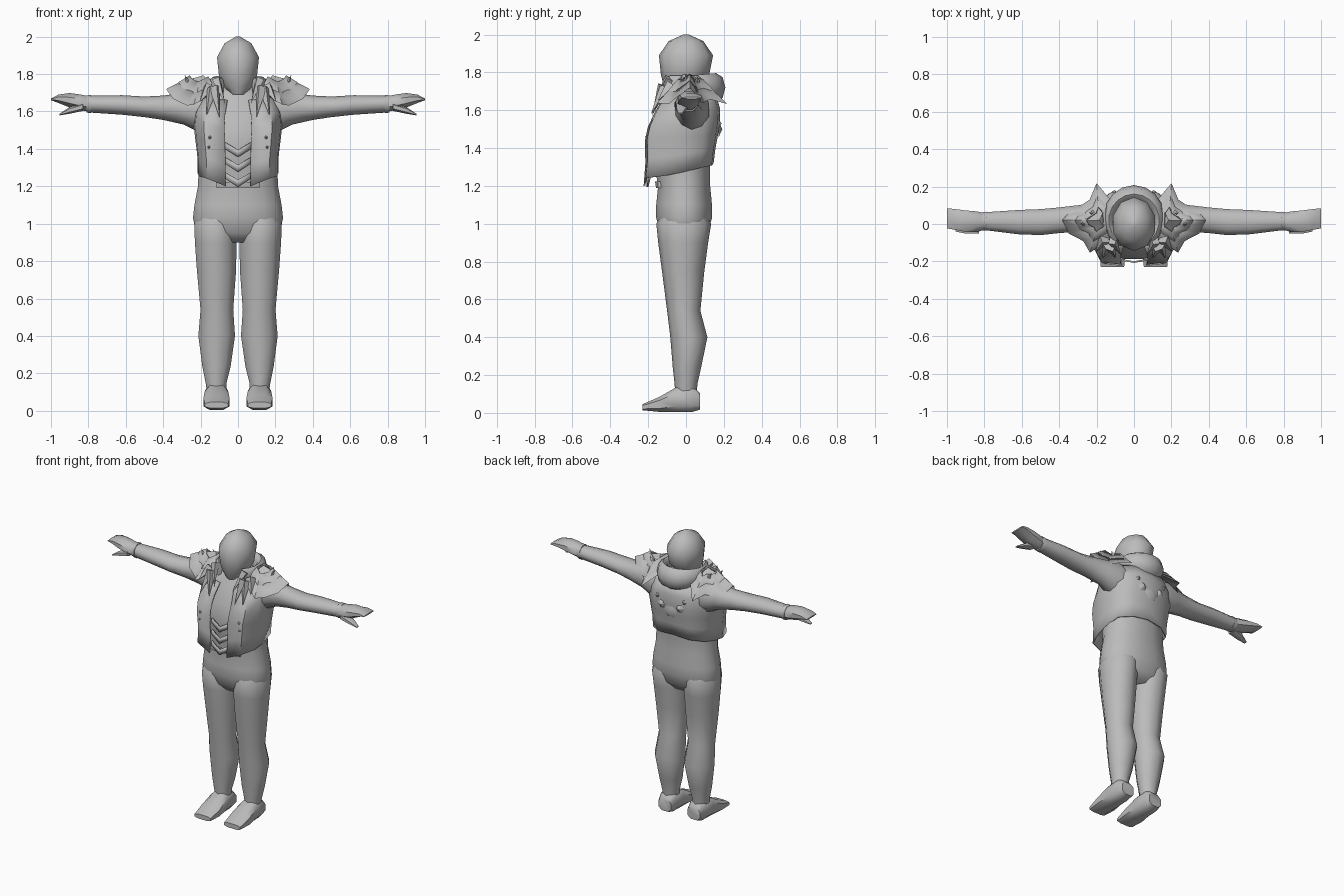
import bpy, bmesh, math
from mathutils import Vector

grey = bpy.data.materials.new("plain grey")
grey.diffuse_color = (0.5, 0.5, 0.5, 1)


def make(name, verts, faces, mirror=False, angle=50, thick=0):
    """Mesh object with tidy normals, optional mirror and thickness."""
    me = bpy.data.meshes.new(name)
    me.from_pydata([tuple(v) for v in verts], [], faces)
    bm = bmesh.new()
    bm.from_mesh(me)
    bmesh.ops.recalc_face_normals(bm, faces=bm.faces)
    bm.to_mesh(me)
    bm.free()
    ob = bpy.data.objects.new(name, me)
    bpy.context.collection.objects.link(ob)
    me.materials.append(grey)
    bpy.ops.object.select_all(action='DESELECT')
    ob.select_set(True)
    bpy.context.view_layer.objects.active = ob
    bpy.ops.object.shade_smooth_by_angle(angle=math.radians(angle))
    if mirror:
        m = ob.modifiers.new("mirror", 'MIRROR')
        m.merge_threshold = 0.002
    if thick:
        s = ob.modifiers.new("thickness", 'SOLIDIFY')
        s.thickness = thick
        s.offset = 0
    return ob


def bridge(rings, n, closed=True):
    """Quads between successive rings of n points."""
    last = n if closed else n - 1
    return [(r * n + i, r * n + (i + 1) % n, (r + 1) * n + (i + 1) % n, (r + 1) * n + i)
            for r in range(rings - 1) for i in range(last)]


def loft(name, axis, rows, n=10, power=1.0, **kw):
    """Rows of (x, y, z, half size a, half size b) across the given axis."""
    u, v = {'x': ((0, 1, 0), (0, 0, 1)), 'y': ((1, 0, 0), (0, 0, 1)),
            'z': ((1, 0, 0), (0, 1, 0))}[axis]
    u, v = Vector(u), Vector(v)
    sq = lambda t: math.copysign(abs(t) ** power, t)
    verts = []
    for x, y, z, a, b in rows:
        for i in range(n):
            t = 2 * math.pi * (i + 0.5) / n
            verts.append(Vector((x, y, z)) + u * a * sq(math.cos(t)) + v * b * sq(math.sin(t)))
    faces = bridge(len(rows), n)
    faces += [tuple(range(n)), tuple(range((len(rows) - 1) * n, len(rows) * n))]
    return make(name, verts, faces, **kw)


def cone(name, base, tip, r, n=4, mirror=True):
    """Small pointed tuft or stud."""
    base, tip = Vector(base), Vector(tip)
    q = (tip - base).to_track_quat('Z', 'Y')
    ring = [base + q @ Vector((r * math.cos(2 * math.pi * i / n),
                               r * math.sin(2 * math.pi * i / n), 0)) for i in range(n)]
    faces = [(i, (i + 1) % n, n) for i in range(n)] + [tuple(range(n))]
    return make(name, ring + [tip], faces, mirror=mirror, angle=30)


# torso and hips
loft("torso", 'z', [
    (0, -0.01, 0.90, 0.15, 0.08), (0, -0.01, 0.95, 0.225, 0.125),
    (0, -0.01, 1.03, 0.245, 0.15), (0, -0.01, 1.10, 0.237, 0.15),
    (0, -0.01, 1.20, 0.218, 0.14), (0, -0.02, 1.32, 0.213, 0.15),
    (0, -0.02, 1.44, 0.218, 0.17), (0, 0, 1.53, 0.23, 0.16),
    (0, 0.02, 1.62, 0.22, 0.145), (0, 0.03, 1.69, 0.16, 0.11),
    (0, 0.02, 1.73, 0.08, 0.08)], n=16, power=0.9)

# legs
loft("leg", 'z', [
    (0.113, 0, 0.06, 0.05, 0.055), (0.117, 0, 0.15, 0.059, 0.06),
    (0.115, 0.005, 0.24, 0.08, 0.075), (0.114, 0.015, 0.40, 0.103, 0.098),
    (0.113, -0.012, 0.54, 0.092, 0.088), (0.115, -0.015, 0.75, 0.110, 0.112),
    (0.119, -0.015, 0.90, 0.117, 0.132), (0.122, -0.012, 1.00, 0.118, 0.145),
    (0.115, -0.01, 1.08, 0.09, 0.10)], n=10, mirror=True)

# shoes
loft("foot", 'y', [
    (0.113, 0.075, 0.06, 0.050, 0.045), (0.115, 0.03, 0.075, 0.062, 0.075),
    (0.115, -0.05, 0.07, 0.066, 0.07), (0.115, -0.14, 0.045, 0.074, 0.042),
    (0.115, -0.23, 0.03, 0.066, 0.017)], n=8, power=0.7, mirror=True)

# arms
loft("arm", 'x', [
    (0.14, 0.025, 1.59, 0.10, 0.11), (0.21, 0.03, 1.605, 0.095, 0.115),
    (0.29, 0.03, 1.615, 0.075, 0.085), (0.40, 0.02, 1.62, 0.072, 0.065),
    (0.50, 0.01, 1.625, 0.073, 0.055), (0.62, 0.01, 1.635, 0.068, 0.052),
    (0.80, 0.015, 1.64, 0.05, 0.045)], n=10, mirror=True)

# cuff, hand, fingers and thumb
loft("cuff", 'x', [(0.785, 0.015, 1.64, 0.055, 0.052), (0.81, 0.015, 1.64, 0.052, 0.05)],
     n=8, mirror=True)
loft("hand", 'x', [
    (0.79, 0.015, 1.64, 0.046, 0.043), (0.84, 0.012, 1.648, 0.06, 0.046),
    (0.90, 0.015, 1.66, 0.062, 0.042), (0.96, 0.025, 1.668, 0.06, 0.024),
    (1.0, 0.03, 1.665, 0.058, 0.005)], n=8, mirror=True)
loft("thumb", 'x', [
    (0.83, -0.02, 1.625, 0.035, 0.022), (0.90, -0.025, 1.606, 0.03, 0.018),
    (0.955, -0.03, 1.583, 0.012, 0.004)], n=6, mirror=True)

# head
loft("head", 'z', [
    (0, -0.04, 1.69, 0.04, 0.06), (0, -0.02, 1.735, 0.08, 0.10),
    (0, -0.005, 1.79, 0.107, 0.128), (0, 0, 1.89, 0.118, 0.143),
    (0, 0, 1.965, 0.075, 0.092), (0, 0, 2.0, 0.012, 0.015)], n=10)

# open vest: half outline at each height, mirrored
rows = [  # front hem z, back z, side x, front y, back y
    (1.20, 1.32, 0.212, -0.220, 0.142), (1.32, 1.40, 0.214, -0.211, 0.152),
    (1.44, 1.47, 0.225, -0.213, 0.165), (1.51, 1.53, 0.232, -0.198, 0.175),
    (1.58, 1.61, 0.225, -0.165, 0.176), (1.66, 1.69, 0.18, -0.120, 0.15)]
verts = []
for zf, zb, sx, yf, yb in rows:
    for fx, y, k in ((0.31, yf, 0), (0.78, yf + 0.012, 0.35), (0.97, yf * 0.5, 0.45),
                     (1.0, -0.02, 0.6), (0.93, yb * 0.55, 0.8), (0.55, yb * 0.93, 0.9), (0, yb, 1)):
        verts.append((fx * sx, y, zf + (zb - zf) * k))
make("vest", verts, bridge(len(rows), 7, closed=False), mirror=True, thick=0.008)

# chevron folds on the shirt front
for z in (1.23, 1.31, 1.39):
    make("shirt_chevron",
         [(0, -0.203, z - 0.035), (0.068, -0.192, z + 0.01), (0.068, -0.192, z + 0.045),
          (0, -0.203, z + 0.005)], [(0, 1, 2, 3)], mirror=True, thick=0.009)

# belt tab under the vest
loft("belt_tab", 'z', [(0, -0.125, 1.19, 0.12, 0.035), (0, -0.125, 1.222, 0.12, 0.04)],
     n=8, power=0.5, angle=30)

# vest studs
for x, y, z in ((0.155, -0.197, 1.41), (0.15, -0.197, 1.46), (0.165, -0.16, 1.52)):
    cone("vest_stud", (x, y, z), (x, y - 0.02, z), 0.014, n=6)

# rolled hood round the back of the neck
verts, steps, n = [], 15, 8
for s in range(steps):
    t = math.radians(-48 + 276 * s / (steps - 1))
    back = max(0, math.sin(t))
    wide, tall = 0.024 + 0.024 * back, 0.048 + 0.028 * back
    d = Vector((math.cos(t), math.sin(t), 0))
    c = Vector((0.135 * d.x, 0.02 + 0.14 * d.y, 1.735 - 0.015 * back))
    for i in range(n):
        a = 2 * math.pi * i / n
        verts.append(c + d * wide * math.cos(a) + Vector((0, 0, tall * math.sin(a))))
make("hood", verts, bridge(steps, n) + [tuple(range(n)), tuple(range((steps - 1) * n, steps * n))])

# pointed lapel tufts
for base, tip, r in (((0.125, -0.12, 1.73), (0.10, -0.18, 1.57), 0.032),
                     ((0.14, -0.11, 1.72), (0.167, -0.185, 1.58), 0.032),
                     ((0.155, -0.08, 1.73), (0.205, -0.15, 1.65), 0.035),
                     ((0.115, -0.09, 1.77), (0.07, -0.165, 1.645), 0.028)):
    cone("lapel_tuft", base, tip, r)

# jagged shoulder pads in two layers
outline = [(.13, .13, 1.70), (.20, .215, 1.635), (.235, .13, 1.66), (.30, .085, 1.645),
           (.345, .06, 1.67), (.38, .02, 1.72), (.345, -.05, 1.67), (.27, -.09, 1.635),
           (.235, -.15, 1.64), (.19, -.12, 1.665), (.12, -.08, 1.71)]
outline = [Vector(p) for p in outline]
for name, size, lift in (("shoulder_pad", 1.0, 0), ("upper_shoulder_pad", 0.66, 0.014)):
    apex, n = Vector((0.185, 0.02, 1.775 + lift)), len(outline)
    rim = [apex.lerp(p, size) + Vector((0, 0, lift)) for p in outline]
    mid = [apex.lerp(p, 0.55) + Vector((0, 0, 0.018)) for p in rim]
    faces = bridge(2, n) + [(i, (i + 1) % n, 2 * n) for i in range(n)]
    make(name, rim + mid + [apex], faces, mirror=True, thick=0.008, angle=45)

# small upright spikes on the pads
for x, y, h in ((0.24, 0.03, 0.035), (0.265, 0.0, 0.045), (0.22, 0.06, 0.03)):
    cone("pad_spike", (x, y, 1.75), (x + 0.02, y, 1.75 + h), 0.014)

# raised ornament on the back of the vest
for x, z, r in ((0.0, 1.50, 0.05), (0.07, 1.53, 0.035), (0.105, 1.58, 0.025)):
    y = 0.172 - 0.9 * x * x
    ring = [(x + r * math.cos(math.pi * i / 3), y, z + r * math.sin(math.pi * i / 3))
            for i in range(6)]
    make("back_ornament", ring + [(x, y + 0.02, z)],
         [(i, (i + 1) % 6, 6) for i in range(6)], mirror=x > 0, angle=30)
